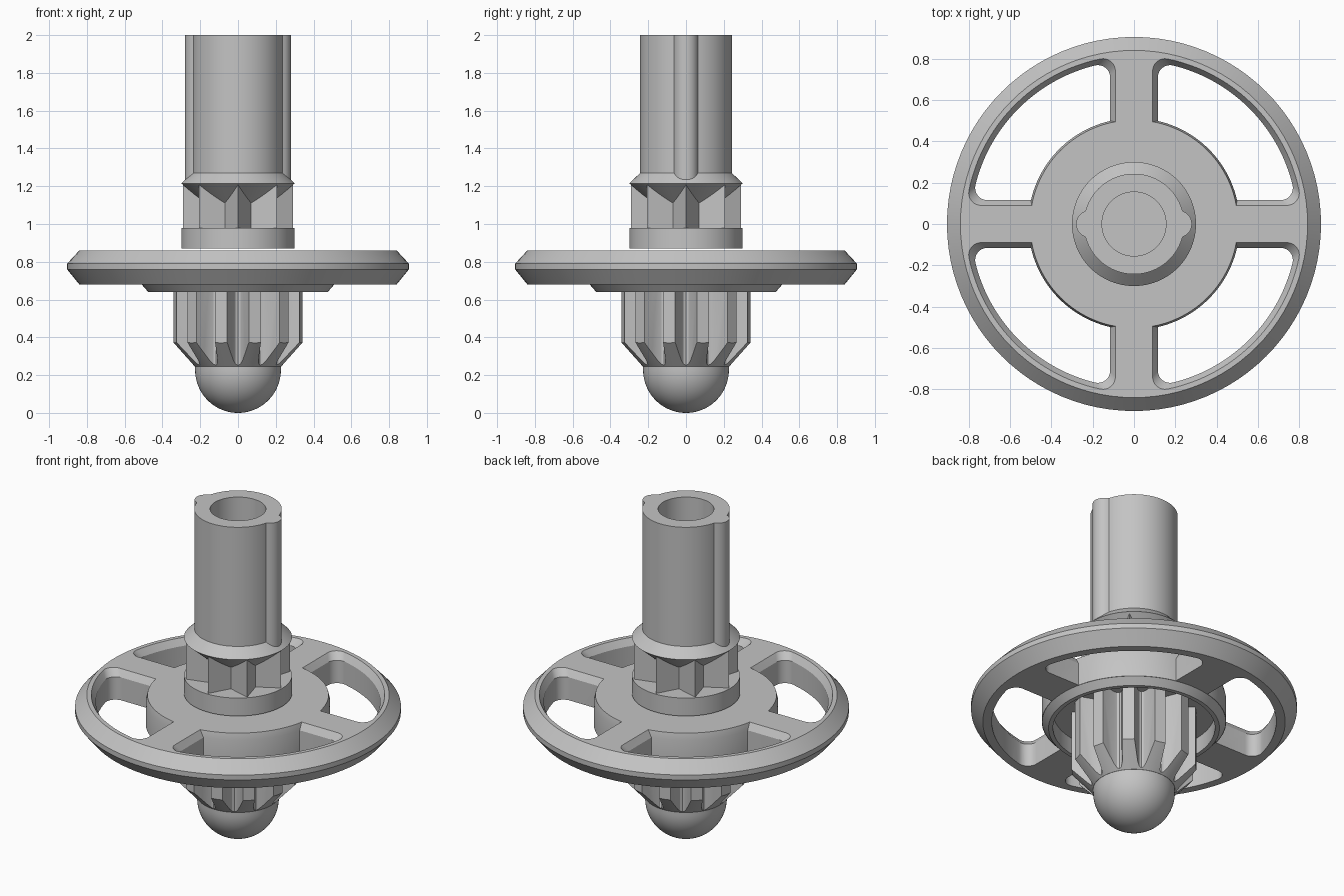
import bpy, bmesh
from math import sin, cos, pi, sqrt, asin, atan2, radians

cube = bpy.data.objects.get("Cube")
if cube:
    bpy.data.objects.remove(cube, do_unlink=True)

grey = bpy.data.materials.new("plain grey")
grey.use_nodes = True
colour = (0.55, 0.55, 0.55, 1)
grey.diffuse_color = colour
grey.node_tree.nodes["Principled BSDF"].inputs["Base Color"].default_value = colour


def loft(name, rings):
    """Skin a stack of equal-length (outline, z) rings and cap both ends."""
    bm = bmesh.new()
    loops = [[bm.verts.new((x, y, z)) for x, y in pts] for pts, z in rings]
    n = len(loops[0])
    for a, b in zip(loops, loops[1:]):
        for i in range(n):
            j = (i + 1) % n
            bm.faces.new((a[i], a[j], b[j], b[i]))
    bm.faces.new(loops[0][::-1])
    bm.faces.new(loops[-1])
    bmesh.ops.recalc_face_normals(bm, faces=bm.faces)
    mesh = bpy.data.meshes.new(name)
    bm.to_mesh(mesh)
    bm.free()
    mesh.materials.append(grey)
    obj = bpy.data.objects.new(name, mesh)
    bpy.context.collection.objects.link(obj)
    return obj


def circle(r, n=96):
    return [(r * cos(2 * pi * i / n), r * sin(2 * pi * i / n)) for i in range(n)]


def lathe(name, profile):
    return loft(name, [(circle(r), z) for r, z in profile])


def select(obj):
    bpy.ops.object.select_all(action='DESELECT')
    obj.select_set(True)
    bpy.context.view_layer.objects.active = obj


def boolean(obj, cutter, operation):
    mod = obj.modifiers.new("cut", 'BOOLEAN')
    mod.object, mod.operation, mod.solver = cutter, operation, 'EXACT'
    select(obj)
    bpy.ops.object.modifier_apply(modifier=mod.name)
    bpy.data.objects.remove(cutter, do_unlink=True)


def smooth(obj):
    select(obj)
    bpy.ops.object.shade_smooth_by_angle(angle=radians(28))


def arc(cx, cy, r, a, b, n):
    return [(cx + r * cos(a + (b - a) * i / n), cy + r * sin(a + (b - a) * i / n))
            for i in range(n + 1)]


def window(s, inner, outer, fillet=0.06):
    """Quarter-ring outline with rounded outer corners, s away from the spoke axes."""
    cx, cy = sqrt((outer - fillet) ** 2 - (s + fillet) ** 2), s + fillet
    t = atan2(cy, cx)
    corner = arc(cx, cy, fillet, -pi / 2, t, 8)
    rim = arc(0, 0, outer, t, pi / 2 - t, 24)[1:-1]
    a = asin(s / inner)
    hub = arc(0, 0, inner, pi / 2 - a, a, 24)
    return corner + rim + [(y, x) for x, y in reversed(corner)] + hub


def turn(pts, quarter):
    for _ in range(quarter):
        pts = [(-y, x) for x, y in pts]
    return pts


# Wheel: rim, spokes and hollow-bottomed hub
wheel = lathe("wheel", [(0.45, 0.74), (0.45, 0.64), (0.475, 0.64), (0.51, 0.68),
                        (0.84, 0.68), (0.905, 0.76), (0.905, 0.79), (0.84, 0.86)])
narrow, wide = window(0.115, 0.512, 0.79), window(0.09, 0.503, 0.815)
for q in range(4):
    cutter = loft("window_cutter", [(turn(narrow, q), 0.6), (turn(narrow, q), 0.82),
                                    (turn(wide, q), 0.86), (turn(wide, q), 0.9)])
    boolean(wheel, cutter, 'DIFFERENCE')
smooth(wheel)

# Toothed pinion below the wheel, its lower end trimmed to a cone
TEETH = 12
outline = []
for k in range(TEETH):
    mid = 2 * pi * (k + 0.5) / TEETH
    valley = mid + pi / TEETH
    for r, half in ((0.255, -0.043), (0.345, -0.033), (0.345, 0.033), (0.255, 0.043)):
        outline.append((r * cos(mid) - half * sin(mid), r * sin(mid) + half * cos(mid)))
    for d, r in ((-0.05, 0.24), (0, 0.235), (0.05, 0.24)):
        outline.append((r * cos(valley + d), r * sin(valley + d)))
pinion = loft("pinion", [(outline, 0.2), (outline, 0.745)])
boolean(pinion, lathe("cone_cutter", [(0.228, 0.245), (0.4, 0.43), (0.4, 0.8)]), 'INTERSECT')
smooth(pinion)

# Rounded tip the model stands on
R = 0.227
dome = [(R * sin(pi / 2 * i / 20), R - R * cos(pi / 2 * i / 20)) for i in range(1, 21)]
smooth(lathe("tip_dome", [(0.002, 0)] + dome + [(R, 0.248)]))

# Collar, star-shaped neck and flange
smooth(lathe("collar", [(0.3, 0.87), (0.3, 0.98)]))
star = []
for k in range(16):
    r = 0.182 if k % 2 else 0.292
    star.append((r * cos(k * pi / 8), r * sin(k * pi / 8)))
loft("star_neck", [(star, 0.97), (star, 1.215)])
smooth(lathe("flange", [(0.18, 1.11), (0.3, 1.215), (0.243, 1.27)]))

# Hollow shaft with a rounded rib on each side
N, RIB, OFFSET = 144, 0.066, 0.214
section = []
for i in range(N):
    a = 2 * pi * i / N
    r = 0.243
    under = RIB ** 2 - (OFFSET * sin(a)) ** 2
    if under > 0:
        r = max(r, OFFSET * abs(cos(a)) + sqrt(under))
    section.append((r * cos(a), r * sin(a)))
bore = circle(0.155, N)
smooth(loft("shaft", [(section, 1.22), (section, 2), (bore, 2), (bore, 1.3)]))
